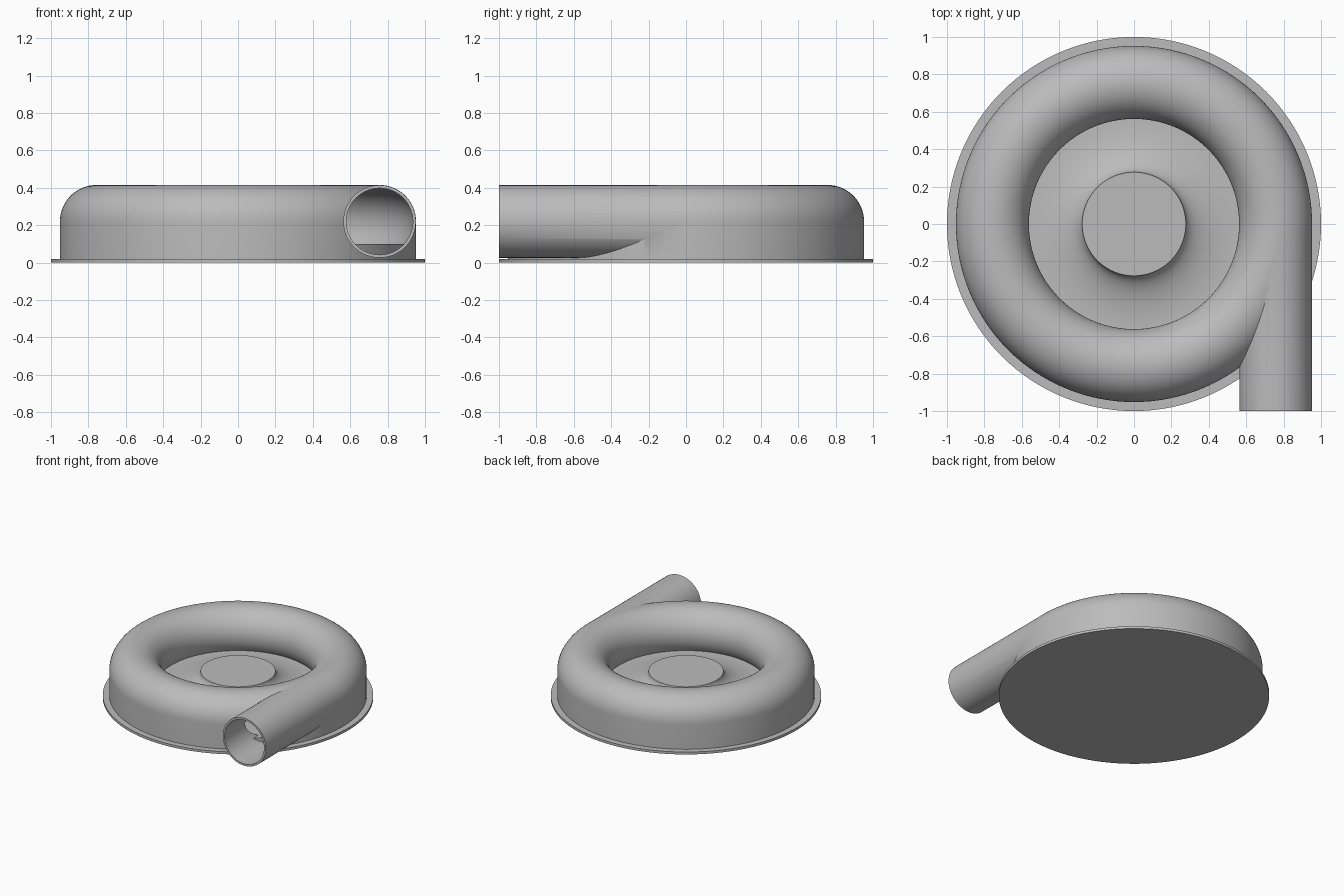
import bpy, bmesh, math
from mathutils import Matrix

if "Cube" in bpy.data.objects:
    bpy.data.objects.remove(bpy.data.objects["Cube"])

STEPS = 128
RING_R, TUBE_R, WALL, MID_Z = 0.757, 0.195, 0.016, 0.22
PLATE_Z, FLOOR_Z = 0.02, 0.1

grey = bpy.data.materials.new("cast grey")
grey.use_nodes = True
grey.diffuse_color = (0.5, 0.5, 0.5, 1)
grey.node_tree.nodes["Principled BSDF"].inputs["Base Color"].default_value = (0.5, 0.5, 0.5, 1)


def add_object(name, bm):
    bmesh.ops.recalc_face_normals(bm, faces=bm.faces[:])
    mesh = bpy.data.meshes.new(name)
    bm.to_mesh(mesh)
    bm.free()
    mesh.materials.append(grey)
    obj = bpy.data.objects.new(name, mesh)
    bpy.context.collection.objects.link(obj)
    return obj


def revolve(name, profile, closed=False):
    """Spin (radius, height) points about z; an open profile starts and ends on the axis."""
    bm = bmesh.new()
    verts = [bm.verts.new((r, 0, z)) for r, z in profile]
    pairs = list(zip(verts, verts[1:]))
    if closed:
        pairs.append((verts[-1], verts[0]))
    edges = [bm.edges.new(p) for p in pairs]
    bmesh.ops.spin(bm, geom=verts + edges, cent=(0, 0, 0), axis=(0, 0, 1),
                   angle=math.tau, steps=STEPS, use_merge=False)
    bmesh.ops.remove_doubles(bm, verts=bm.verts[:], dist=1e-5)
    return add_object(name, bm)


def tube_arc(radius, start, end, count):
    angles = [math.radians(start + (end - start) * i / count) for i in range(count + 1)]
    return [(RING_R + radius * math.cos(a), MID_Z + radius * math.sin(a)) for a in angles]


def straight_pipe(name, radius, y0, y1):
    bm = bmesh.new()
    place = Matrix.Translation((RING_R, (y0 + y1) / 2, MID_Z)) @ Matrix.Rotation(math.pi / 2, 4, "X")
    bmesh.ops.create_cone(bm, cap_ends=True, segments=64, radius1=radius, radius2=radius,
                          depth=y1 - y0, matrix=place)
    return add_object(name, bm)


def combine(target, other, operation):
    mod = target.modifiers.new(operation.title(), "BOOLEAN")
    mod.operation = operation
    mod.solver = "EXACT"
    mod.object = other
    bpy.context.view_layer.objects.active = target
    bpy.ops.object.modifier_apply(modifier=mod.name)
    bpy.data.objects.remove(other)


def smooth(obj):
    bpy.ops.object.select_all(action="DESELECT")
    obj.select_set(True)
    bpy.context.view_layer.objects.active = obj
    bpy.ops.object.shade_smooth_by_angle(angle=math.radians(30))


# Ring casing: rounded top, straight outer wall, tube curling under on the inside
outline = tube_arc(TUBE_R, 0, 225, 40)
outline += [(outline[-1][0], PLATE_Z), (RING_R + TUBE_R, PLATE_Z)]
casing = revolve("ring_casing", outline, closed=True)

# Tangent outlet, then the hollow channel through outlet and ring
combine(casing, straight_pipe("outlet_pipe", TUBE_R - 0.001, -1, 0.02), "UNION")
channel = revolve("ring_channel", tube_arc(TUBE_R - WALL, 0, 354, 59), closed=True)
combine(channel, straight_pipe("outlet_bore", TUBE_R - WALL - 0.001, -1.1, 0.02), "UNION")
combine(casing, channel, "DIFFERENCE")

# Inner floor with a flared hub
HUB_R, FLARE_R, HUB_Z = 0.277, 0.562, 0.215
flare = []
for i in range(17):
    a = math.pi / 2 * i / 16
    flare.append((FLARE_R - (FLARE_R - HUB_R) * math.cos(a),
                  HUB_Z - (HUB_Z - FLOOR_Z) * math.sin(a)))
rim = RING_R + TUBE_R - WALL
hub = revolve("floor_and_hub", [(0, HUB_Z)] + flare +
              [(rim, FLOOR_Z), (rim, PLATE_Z - 0.005), (0, PLATE_Z - 0.005)])

# Base plate
plate = revolve("base_plate", [(0, 0), (1, 0), (1, PLATE_Z), (0, PLATE_Z)])

for part in (casing, hub, plate):
    smooth(part)
